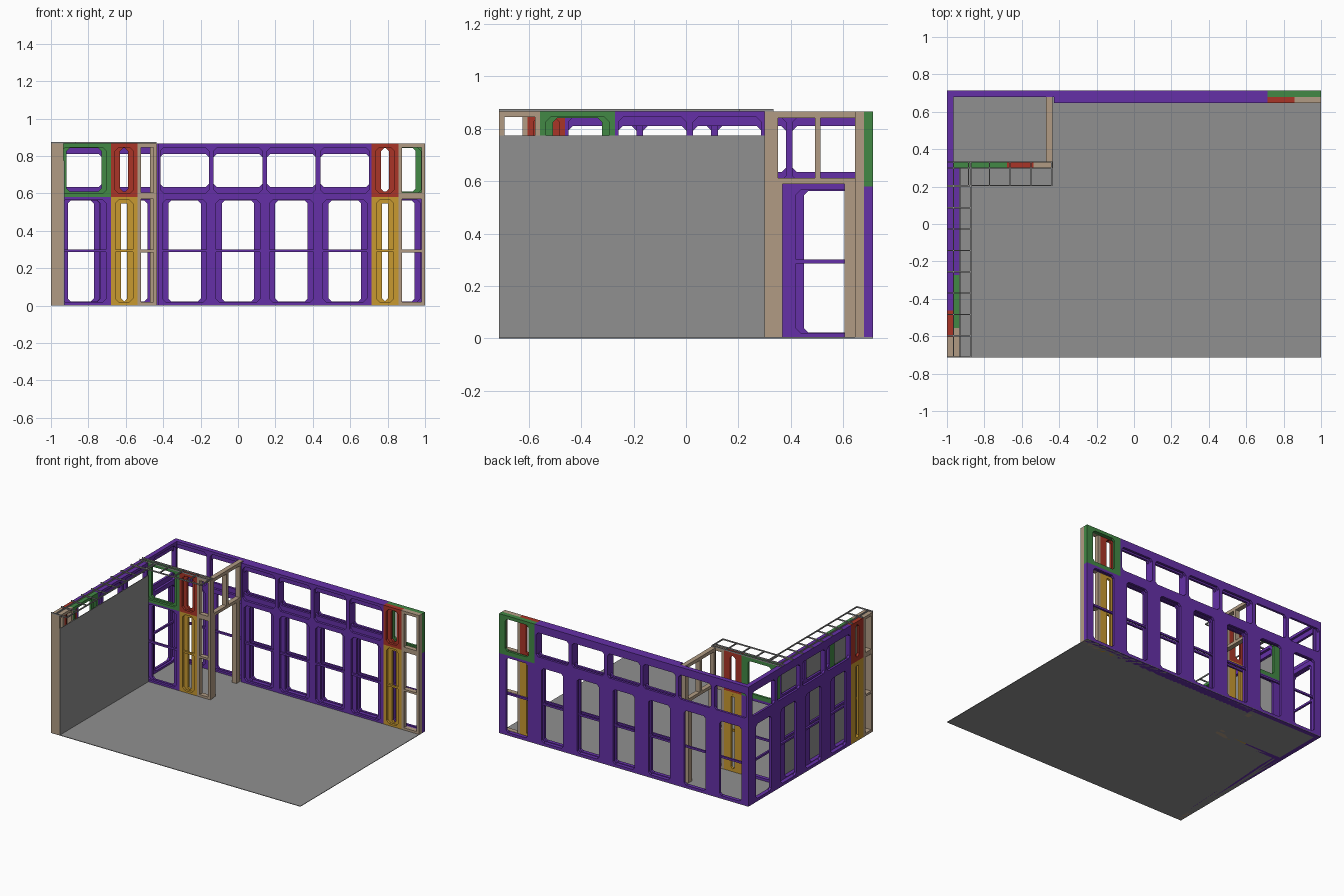
import bpy, bmesh
from mathutils import Matrix

cube = bpy.data.objects.get("Cube")
if cube:
    bpy.data.objects.remove(cube)


def material(name, rgb):
    m = bpy.data.materials.new(name)
    m.use_nodes = True
    m.diffuse_color = (*rgb, 1)
    m.node_tree.nodes["Principled BSDF"].inputs["Base Color"].default_value = (*rgb, 1)
    return m


PURPLE = material("purple", (0.13, 0.03, 0.39))
GREEN = material("green", (0.055, 0.25, 0.06))
RED = material("red", (0.40, 0.035, 0.02))
GOLD = material("gold", (0.58, 0.32, 0.03))
TAN = material("tan", (0.44, 0.33, 0.23))
GREY = material("grey", (0.28, 0.28, 0.28))

# Wall frame axes: profile is drawn along the wall and up, then extruded in depth
AXES = {"x": Matrix(((1, 0, 0, 0), (0, 0, 1, 0), (0, 1, 0, 0), (0, 0, 0, 1))),
        "y": Matrix(((0, 0, 1, 0), (1, 0, 0, 0), (0, 1, 0, 0), (0, 0, 0, 1)))}
UNIT, SPLIT, TOP, T = 2 / 7, 0.58, 0.866, 0.034
HALF = UNIT / 2
EDGE = 5 * HALF


def outline(a0, a1, z0, z1, cut=0.0):
    if not cut:
        return [(a0, z0), (a1, z0), (a1, z1), (a0, z1)]
    return [(a0 + cut, z0), (a1 - cut, z0), (a1, z0 + cut), (a1, z1 - cut),
            (a1 - cut, z1), (a0 + cut, z1), (a0, z1 - cut), (a0, z0 + cut)]


def plate(name, axis, rect, d0, d1, mat, holes=(), cut=0.0):
    """Flat plate with openings, standing along an axis between two depths."""
    curve = bpy.data.curves.new(name, "CURVE")
    curve.dimensions, curve.fill_mode = "2D", "BOTH"
    curve.extrude = abs(d1 - d0) / 2
    for pts in [outline(*rect)] + [outline(*h, cut) for h in holes]:
        s = curve.splines.new("POLY")
        s.points.add(len(pts) - 1)
        for p, co in zip(s.points, pts):
            p.co = (*co, 0, 1)
        s.use_cyclic_u = True
    temp = bpy.data.objects.new("temp", curve)
    mesh = bpy.data.meshes.new_from_object(temp)
    bpy.data.objects.remove(temp)
    bpy.data.curves.remove(curve)
    bm = bmesh.new()
    bm.from_mesh(mesh)
    bmesh.ops.transform(bm, matrix=AXES[axis] @ Matrix.Translation((0, 0, (d0 + d1) / 2)),
                        verts=bm.verts)
    bmesh.ops.remove_doubles(bm, verts=bm.verts, dist=0.0001)
    bmesh.ops.recalc_face_normals(bm, faces=bm.faces)
    for f in bm.faces:
        f.smooth = False
    bm.to_mesh(mesh)
    bm.free()
    mesh.name = name
    mesh.materials.clear()
    mesh.materials.append(mat)
    obj = bpy.data.objects.new(name, mesh)
    bpy.context.collection.objects.link(obj)


def box(name, x0, x1, y0, y1, z0, z1, mat):
    plate(name, "x", (x0, x1, z0, z1), y0, y1, mat)


def panel(name, axis, a0, a1, d_in, d_out, kind):
    """Ribbed panel: ribs on the inner half, a sheet with smaller openings outside."""
    a0, a1 = sorted((a0, a1))
    mid = (d_in + d_out) / 2
    if kind == "tan":
        m = 0.02
        rows = [(m, 0.285), (0.3, 0.57), (0.605, TOP - m)]
        plate(name, axis, (a0, a1, 0, TOP), d_in, d_out, TAN,
              [(a0 + m, a1 - m, *r) for r in rows])
        return
    if kind in ("purple_low", "gold"):
        mat = PURPLE if kind == "purple_low" else GOLD
        z0, z1 = 0, SPLIT
        ribs = [(a0 + 0.025, a1 - 0.025, 0.018, 0.567)]
        sheet = [(a0 + 0.056, a1 - 0.056, 0.022, 0.562)]
        plate(name + "_crossbar", axis, (a0 + 0.025, a1 - 0.025, 0.286, 0.3),
              d_in + (mid - d_in) * 0.2, mid, mat)
    elif kind == "purple_top":
        mat, z0, z1 = PURPLE, SPLIT, TOP
        c = (a0 + a1) / 2
        spans = [(a0 + 0.013, c - 0.013), (c + 0.013, a1 - 0.013)]
        ribs = [(*s, 0.6, 0.846) for s in spans]
        sheet = [(*s, 0.635, 0.81) for s in spans]
    else:
        mat = GREEN if kind == "green" else RED
        z0, z1 = SPLIT, TOP
        ribs = [(a0 + 0.022, a1 - 0.022, 0.6, 0.846)]
        sheet = [(a0 + 0.05, a1 - 0.05, 0.61, 0.842)]
    plate(name + "_ribs", axis, (a0, a1, z0, z1), d_in, mid, mat, ribs, 0.02)
    plate(name + "_sheet", axis, (a0, a1, z0, z1), mid, d_out, mat, sheet, 0.016)


def run(name, axis, start, step, kinds, d_in, d_out):
    """Row of panels; each entry is a kind and a width."""
    a = start
    for i, (kind, width) in enumerate(kinds):
        panel(f"{name}_{kind}_{i + 1}", axis, a, a + step * width, d_in, d_out, kind)
        a += step * width


LOW, PAIR = ("purple_low", UNIT), ("purple_top", 2 * UNIT)
GREEN_P, RED_P, GOLD_P = ("green", UNIT), ("red", HALF), ("gold", HALF)

# Floor
box("floor", -1, 1, -EDGE, EDGE, 0, 0.004, GREY)

# Back wall, outer and inner layers
y_out, y_mid, y_in = EDGE, EDGE - T, EDGE - 2 * T
run("back_outer", "x", -1, 1, [LOW] * 7, y_mid, y_out)
run("back_outer", "x", -1, 1, [PAIR] * 3 + [GREEN_P], y_mid, y_out)
run("back_inner", "x", -1 + 2 * UNIT, 1, [LOW] * 4 + [GOLD_P], y_in, y_mid)
run("back_inner", "x", -1 + 2 * UNIT, 1, [PAIR] * 2 + [RED_P, ("tan", HALF)], y_in, y_mid)

# Side wall, outer and inner layers
x_mid, x_in = -1 + T, -1 + 2 * T
end = y_mid - 4 * UNIT - HALF + EDGE
run("side_outer", "y", y_mid, -1, [LOW] * 4 + [GOLD_P], x_mid, -1)
run("side_outer", "y", y_mid, -1, [PAIR] * 2 + [RED_P, ("tan", end)], x_mid, -1)
PART = 0.3
run("side_inner", "y", PART, -1, [LOW] * 3, x_in, x_mid)
run("side_inner", "y", PART, -1, [PAIR, GREEN_P, ("tan", PART - 3 * UNIT + EDGE)], x_in, x_mid)

# Partition wall
run("partition", "x", x_mid, 1, [LOW, GOLD_P], PART, PART + T)
run("partition", "x", x_mid, 1, [GREEN_P, RED_P, ("tan", 0.105)], PART, PART + T)

# Doorway: header frame and two posts
x0, x1 = -0.471, -0.437
y0, y1 = PART + T, y_mid
plate("door_header", "y", (y0, y1, 0.59, TOP), x0, x1, TAN,
      [(y0 + 0.018, 0.492, 0.612, 0.842), (0.514, 0.645, 0.612, 0.842)])
box("door_front_post", x0, x1, y0, y0 + T, 0, 0.59, TAN)
box("door_back_post", x0, x1, y_in - 0.04, y_in, 0, 0.59, TAN)

# Lining sheet on the side wall
box("side_lining", x_in, x_in + 0.004, -EDGE, PART, 0, 0.775, GREY)

# Ladder grids lying on the wall tops
z0, z1, w = TOP, TOP + 0.009, 0.006
for i, x in enumerate((x_mid, -0.873)):
    box(f"side_ladder_rail_{i + 1}", x - w / 2, x + w / 2, -EDGE, 0.33, z0, z1, GREY)
for i in range(9):
    y = -EDGE + w / 2 + i * 0.114
    box(f"side_ladder_rung_{i + 1}", -1, -0.87, y - w / 2, y + w / 2, z0, z1, GREY)
for i, y in enumerate((0.205, PART, PART + T - w / 2)):
    box(f"partition_ladder_rail_{i + 1}", -1, -0.437, y - w / 2, y + w / 2, z0, z1, GREY)
for i in range(5):
    x = -0.44 - i * 0.111
    box(f"partition_ladder_rung_{i + 1}", x - w / 2, x + w / 2, 0.205, PART + T, z0, z1, GREY)
